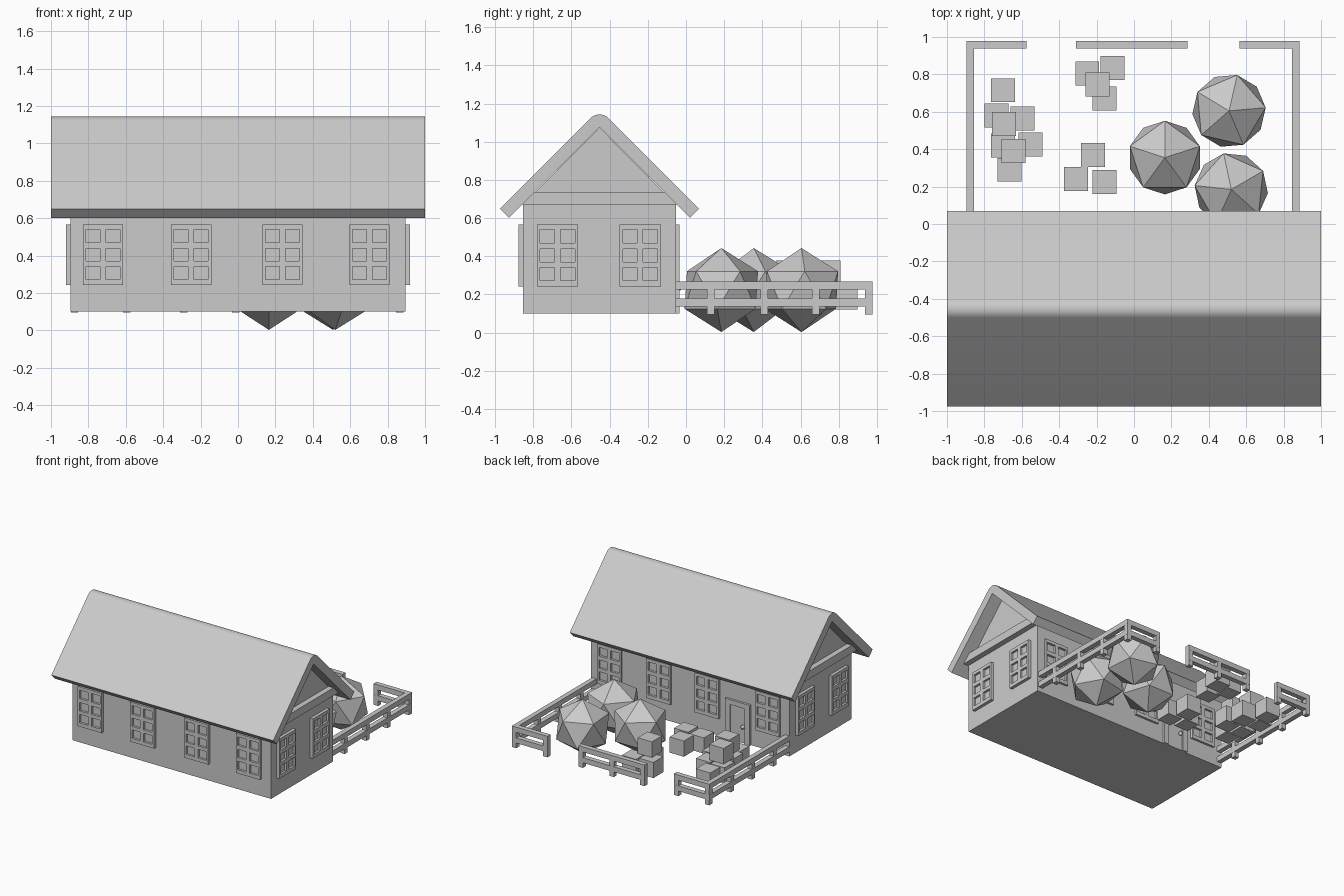
import bpy, bmesh
from math import sin, cos, pi, radians
from mathutils import Matrix, Vector

if "Cube" in bpy.data.objects:
    bpy.data.objects.remove(bpy.data.objects["Cube"])


def finish(name, bm, mat=None):
    if mat:
        bm.transform(mat)
    bmesh.ops.recalc_face_normals(bm, faces=bm.faces)
    me = bpy.data.meshes.new(name)
    bm.to_mesh(me)
    bm.free()
    ob = bpy.data.objects.new(name, me)
    bpy.context.collection.objects.link(ob)
    return ob


def boxes(name, spans, mat=None):
    """One object from boxes given as (x0, x1, y0, y1, z0, z1)."""
    bm = bmesh.new()
    for x0, x1, y0, y1, z0, z1 in spans:
        m = Matrix.Translation(((x0 + x1) / 2, (y0 + y1) / 2, (z0 + z1) / 2))
        m = m @ Matrix.Diagonal((x1 - x0, y1 - y0, z1 - z0, 1))
        bmesh.ops.create_cube(bm, size=1, matrix=m)
    return finish(name, bm, mat)


def prism(name, profile, x0, x1):
    """Extrude a (y, z) profile along x."""
    bm = bmesh.new()
    f = bm.faces.new([bm.verts.new((x0, y, z)) for y, z in profile])
    ext = bmesh.ops.extrude_face_region(bm, geom=[f])
    vs = [v for v in ext["geom"] if isinstance(v, bmesh.types.BMVert)]
    bmesh.ops.translate(bm, verts=vs, vec=(x1 - x0, 0, 0))
    return finish(name, bm)


CY = -0.453          # ridge line of the house
HX, HY = 0.895, 0.4  # half size of the walls
PEAK = 1.075

# Walls with gables
prism("house_walls", [(CY - HY, 0.1), (CY + HY, 0.1), (CY + HY, 0.67),
                      (CY, PEAK), (CY - HY, 0.67)], -HX, HX)

# Roof with rounded ridge
r, eave = 0.068, 0.522
n = r * cos(pi / 4)
slope = PEAK + 2 * n
outer = [(CY + eave, slope - eave)]
outer += [(CY + r * cos(a), PEAK + r * sin(a))
          for a in (radians(45 + 90 * i / 10) for i in range(11))]
outer += [(CY - eave, slope - eave)]
inner = [(CY - eave + n, slope - eave - n), (CY, PEAK), (CY + eave - n, slope - eave - n)]
roof = prism("roof", outer + inner, -1, 1)
bpy.context.view_layer.objects.active = roof
roof.select_set(True)
bpy.ops.object.shade_smooth_by_angle(angle=radians(30))

# Gable beams
for s in (-1, 1):
    prism("gable_beam", [(CY - 0.405, 0.67), (CY + 0.405, 0.67),
                         (CY + 0.34, 0.735), (CY - 0.34, 0.735)], s * (HX - 0.01), s * 0.94)


# Windows: six panes, local +y points out of the wall
def window(x, y, angle):
    w, h, d = 0.108, 0.162, 0.025
    bars = [(-w, w, -0.01, d, a, b) for a, b in
            ((-h, -0.132), (-0.062, -0.034), (0.034, 0.066), (0.136, h))]
    for z0, z1 in ((-0.132, -0.062), (-0.034, 0.034), (0.066, 0.136)):
        bars += [(a, b, -0.01, d, z0, z1) for a, b in ((-w, -0.091), (-0.016, 0.016), (0.091, w))]
    bars.append((-0.1, 0.1, -0.01, 0.007, -0.15, 0.15))
    boxes("window", bars, Matrix.Translation((x, y, 0.404)) @ Matrix.Rotation(radians(angle), 4, 'Z'))


for x in (-0.722, -0.251, 0.238, 0.703):
    window(x, CY - HY, 180)
for x in (-0.705, -0.16, 0.275, 0.72):
    window(x, CY + HY - 0.007, 0)
for y in (-0.673, -0.24):
    window(HX, y, -90)
    window(-HX, y, 90)

# Door with frame and knob
D = CY + HY
boxes("door", [(-0.55, -0.505, D - 0.01, D + 0.018, 0.1, 0.43),
               (-0.37, -0.325, D - 0.01, D + 0.018, 0.1, 0.43),
               (-0.505, -0.37, D - 0.01, D + 0.018, 0.39, 0.43),
               (-0.505, -0.37, D - 0.01, D + 0.006, 0.1, 0.39)])
bm = bmesh.new()
bmesh.ops.create_uvsphere(bm, u_segments=12, v_segments=8, radius=0.016,
                          matrix=Matrix.Translation((-0.485, D + 0.016, 0.235)))
finish("door_knob", bm)

# Fence sides
RAILS = ((0.137, 0.179), (0.225, 0.267))
T = 0.04
for name, x in (("fence_left", -0.895), ("fence_right", 0.845)):
    spans = [(x, x + T, -0.055, 0.978, a, b) for a, b in RAILS]
    for y in (0.11, 0.39, 0.66, 0.938):
        spans.append((x + 0.001, x + T - 0.001, y, y + T, 0.095, 0.266))
    boxes(name, spans)

# Fence back pieces with two gaps
for x0, x1, posts in ((-0.895, -0.575, (-0.615,)),
                      (-0.31, 0.285, (-0.31, -0.033, 0.245)),
                      (0.565, 0.885, (0.565,))):
    spans = [(x0, x1, 0.938, 0.978, a, b) for a, b in RAILS]
    spans += [(p, p + T, 0.939, 0.977, 0.095, 0.266) for p in posts]
    boxes("fence_back", spans)

# Low-poly rocks
for x, y, rot in ((0.165, 0.355, 18), (0.508, 0.605, 5), (0.52, 0.185, 30)):
    bm = bmesh.new()
    bmesh.ops.create_icosphere(bm, subdivisions=1, radius=0.22)
    finish("rock", bm, Matrix.Translation((x, y, 0.223)) @ Matrix.Rotation(radians(rot), 4, 'Z'))

# Crates, lower and stacked layers
LOW = ((-0.70, 0.715), (-0.735, 0.58), (-0.595, 0.565), (-0.553, 0.425), (-0.70, 0.42),
       (-0.665, 0.29), (-0.25, 0.805), (-0.115, 0.835), (-0.158, 0.67),
       (-0.22, 0.37), (-0.31, 0.24), (-0.158, 0.225))
HIGH = ((-0.695, 0.535), (-0.645, 0.39), (-0.195, 0.745))
c = 0.064
for z, group in ((0.12, LOW), (0.25, HIGH)):
    for x, y in group:
        boxes("crate", [(x - c, x + c, y - c, y + c, z, z + 2 * c)])
